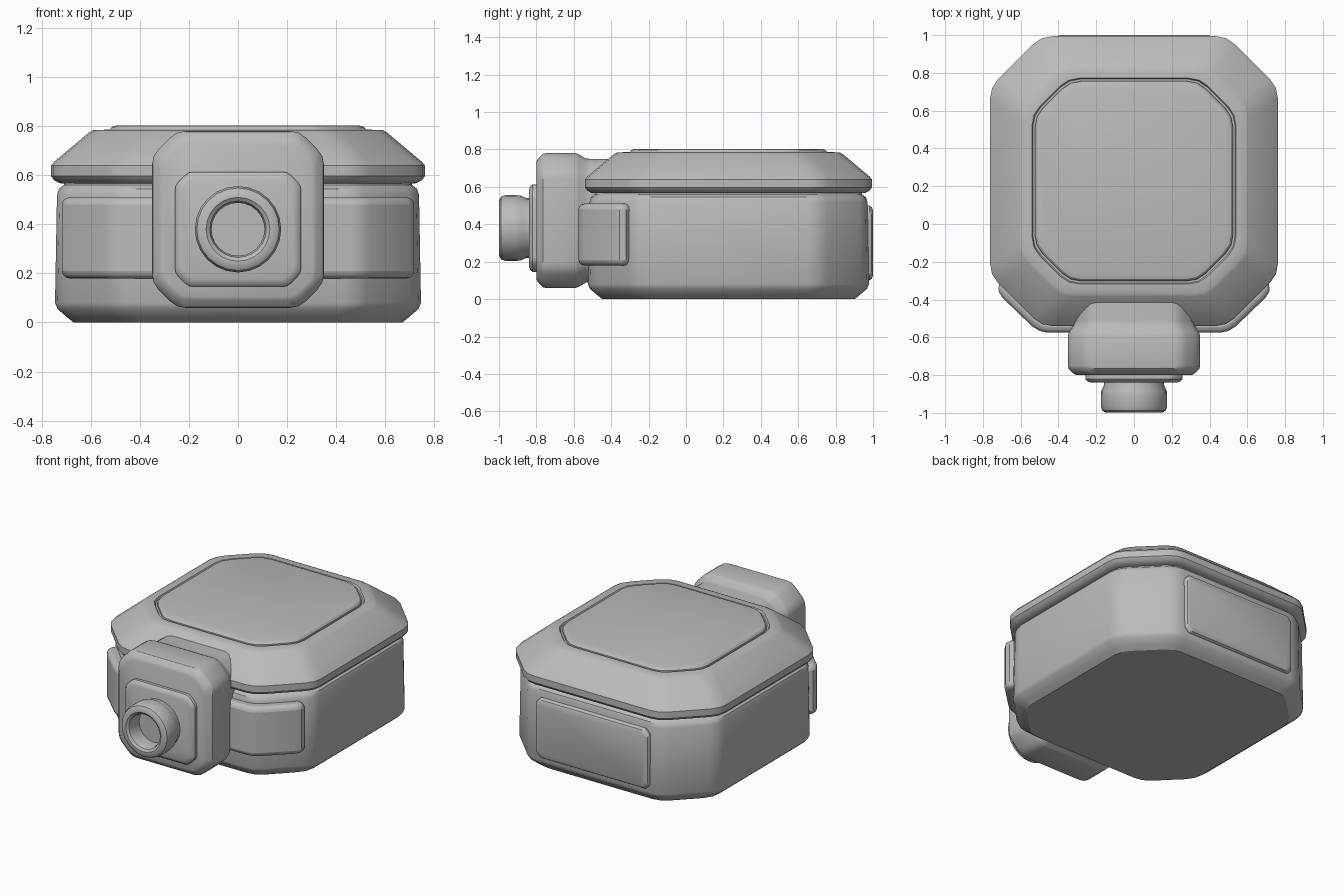
import bpy, bmesh, math
from mathutils import Vector

cube = bpy.data.objects.get("Cube")
if cube:
    bpy.data.objects.remove(cube, do_unlink=True)

grey = bpy.data.materials.new("plain grey")
grey.use_nodes = True
tone = (0.5, 0.5, 0.5, 1)
grey.diffuse_color = tone
grey.node_tree.nodes["Principled BSDF"].inputs["Base Color"].default_value = tone


def outline(hx, hy, cut, soft):
    """Rectangle with cut corners, each cut end softened by three points."""
    corners = []
    for sx, sy in ((1, 1), (-1, 1), (-1, -1), (1, -1)):
        pair = [Vector((sx * hx, sy * (hy - cut))), Vector((sx * (hx - cut), sy * hy))]
        corners += pair if sx == sy else pair[::-1]
    pts = []
    for i, p in enumerate(corners):
        a = p + (corners[i - 1] - p).normalized() * soft
        b = p + (corners[(i + 1) % len(corners)] - p).normalized() * soft
        pts += [a, (a + b + 2 * p) / 4, b]
    return pts


def finish(name, bm, bevel=0):
    bmesh.ops.recalc_face_normals(bm, faces=bm.faces)
    mesh = bpy.data.meshes.new(name)
    bm.to_mesh(mesh)
    bm.free()
    mesh.materials.append(grey)
    obj = bpy.data.objects.new(name, mesh)
    bpy.context.collection.objects.link(obj)
    if bevel:
        mod = obj.modifiers.new("soft edges", 'BEVEL')
        mod.width, mod.segments = bevel, 3
        mod.angle_limit = math.radians(50)
    bpy.ops.object.select_all(action='DESELECT')
    obj.select_set(True)
    bpy.context.view_layer.objects.active = obj
    bpy.ops.object.shade_smooth_by_angle(angle=math.radians(32))
    return obj


def loft(name, rings, bevel=0):
    """Join rings of 3D points into a closed skin."""
    bm = bmesh.new()
    loops = [[bm.verts.new(p) for p in ring] for ring in rings]
    for low, high in zip(loops, loops[1:]):
        for i in range(len(low)):
            j = (i + 1) % len(low)
            bm.faces.new((low[i], low[j], high[j], high[i]))
    bm.faces.new(loops[0])
    bm.faces.new(loops[-1])
    return finish(name, bm, bevel)


def upright(name, levels, bevel=0):
    """Stack of rings: height, half width, corner cut."""
    return loft(name, [[(p.x, p.y + 0.227, z) for p in outline(h, h + 0.005, c, 0.06)]
                       for z, h, c in levels], bevel)


def facing(name, levels, mid_z, soft):
    """Rings along y: depth, half width, half height, corner cut."""
    return loft(name, [[(p.x, y, p.y + mid_z) for p in outline(w, h, c, soft)]
                       for y, w, h, c in levels])


# Main case with a chamfered foot
upright("case_body", [(0, 0.67, 0.23), (0.02, 0.695, 0.24), (0.055, 0.736, 0.26),
                      (0.08, 0.746, 0.265), (0.52, 0.738, 0.26), (0.545, 0.73, 0.26),
                      (0.56, 0.71, 0.25), (0.6, 0.7, 0.25)])

# Sloped lid with a recess for the top panel
upright("lid", [(0.565, 0.7, 0.25), (0.568, 0.728, 0.26), (0.58, 0.75, 0.265),
                (0.597, 0.762, 0.27), (0.64, 0.762, 0.27), (0.655, 0.75, 0.265),
                (0.775, 0.607, 0.22), (0.784, 0.59, 0.21), (0.786, 0.54, 0.19),
                (0.772, 0.535, 0.19)])
upright("top_panel", [(0.75, 0.526, 0.185), (0.785, 0.524, 0.185),
                      (0.797, 0.514, 0.18), (0.803, 0.495, 0.175)])

# Band wrapped around the front corners
half = [(0.46, -0.575), (0.5, -0.566), (0.54, -0.541), (0.695, -0.392),
        (0.718, -0.355), (0.715, -0.32), (0.68, -0.295)]
path = half + [(-x, y) for x, y in reversed(half)]
loft("front_band", [[(x, y, z) for x, y in path] for z in (0.18, 0.51)], 0.03)

# Raised plate on the back
facing("back_plate", [(0.94, 0.418, 0.2, 0.03), (0.98, 0.418, 0.2, 0.03),
                      (0.993, 0.41, 0.192, 0.03), (1.0, 0.394, 0.176, 0.025)], 0.3, 0.008)

# Front housing, stepped down towards the case
facing("front_housing", [(-0.8, 0.305, 0.315, 0.08), (-0.792, 0.32, 0.33, 0.085),
                         (-0.765, 0.347, 0.357, 0.1), (-0.75, 0.35, 0.36, 0.1),
                         (-0.59, 0.35, 0.36, 0.1), (-0.575, 0.345, 0.355, 0.1),
                         (-0.535, 0.322, 0.332, 0.09), (-0.515, 0.32, 0.33, 0.09),
                         (-0.36, 0.32, 0.33, 0.09)], 0.42, 0.035)
facing("front_plate", [(-0.78, 0.257, 0.234, 0.055), (-0.82, 0.257, 0.234, 0.055),
                       (-0.832, 0.248, 0.225, 0.05), (-0.84, 0.228, 0.205, 0.04)], 0.38, 0.02)

# Hollow nozzle turned around the y axis
profile = [(0.16, -0.82), (0.16, -0.855), (0.174, -0.885), (0.176, -0.91), (0.176, -0.965),
           (0.168, -0.988), (0.15, -0.999), (0.13, -0.999), (0.115, -0.988),
           (0.108, -0.965), (0.108, -0.89)]
steps = [math.tau * k / 24 for k in range(24)]
loft("nozzle", [[(r * math.cos(a), y, 0.38 + r * math.sin(a)) for a in steps]
                for r, y in profile])
